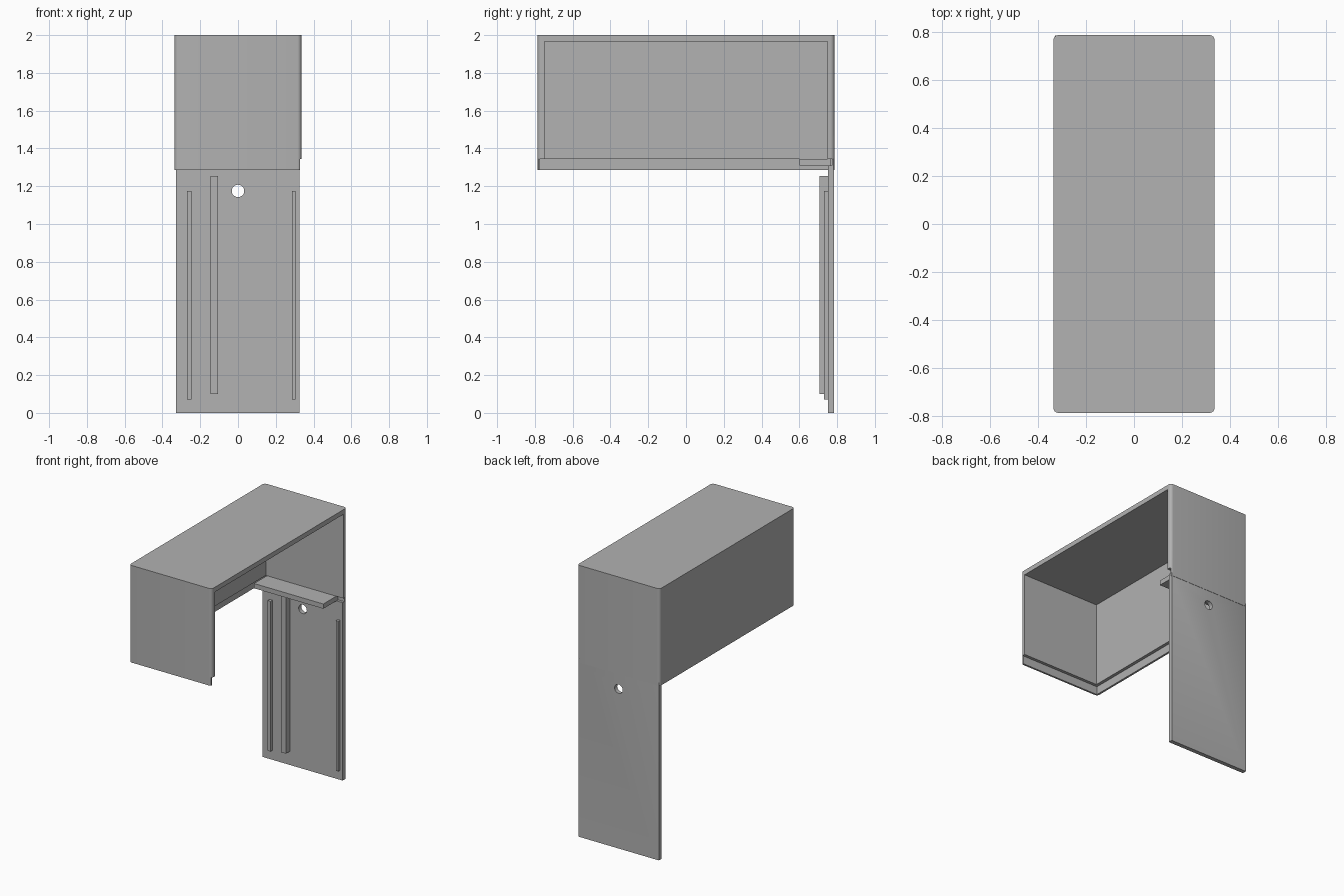
import bpy, bmesh
from math import pi, radians
from mathutils import Matrix, Vector

cube = bpy.data.objects.get("Cube")
if cube:
    bpy.data.objects.remove(cube, do_unlink=True)

grey = bpy.data.materials.new("plain grey")
grey.use_nodes = True
GREY = (0.445, 0.445, 0.445, 1)
grey.diffuse_color = GREY
for node in grey.node_tree.nodes:
    if node.type == 'BSDF_PRINCIPLED':
        node.inputs["Base Color"].default_value = GREY


def finish(name, bm):
    mesh = bpy.data.meshes.new(name)
    bm.to_mesh(mesh)
    bm.free()
    mesh.materials.append(grey)
    obj = bpy.data.objects.new(name, mesh)
    bpy.context.collection.objects.link(obj)
    return obj


def box(name, x, y, z, radius=0):
    """Box from (low, high) pairs, with optional rounded upright edges."""
    bm = bmesh.new()
    bmesh.ops.create_cube(bm, size=1)
    size = [p[1] - p[0] for p in (x, y, z)]
    mid = Vector([(p[0] + p[1]) / 2 for p in (x, y, z)])
    bm.transform(Matrix.Translation(mid) @ Matrix.Diagonal((*size, 1)))
    if radius:
        upright = [e for e in bm.edges
                   if abs(e.verts[0].co.z - e.verts[1].co.z) > 0.01]
        bmesh.ops.bevel(bm, geom=upright, offset=radius, segments=6,
                        profile=0.5, affect='EDGES')
    return finish(name, bm)


def combine(target, other, operation):
    """Apply a boolean and remove the helper."""
    mod = target.modifiers.new(operation.lower(), 'BOOLEAN')
    mod.operation, mod.solver, mod.object = operation, 'EXACT', other
    bpy.context.view_layer.objects.active = target
    bpy.ops.object.modifier_apply(modifier=mod.name)
    bpy.data.objects.remove(other, do_unlink=True)


# Cover: rounded shell, open underneath and on the +x side
cover = box("cover", (-0.336, 0.336), (-0.786, 0.786), (1.285, 2), radius=0.022)
cuts = [
    ((-0.298, 1), (-0.75, 0.75), (1, 1.965)),       # main cavity
    ((-0.321, 1), (-0.772, 0.772), (1, 1.345)),     # stepped rim
    ((0.328, 1), (-1, 1), (1, 1.345)),              # shortened rim ends
]
for cut in cuts:
    combine(cover, box("cover_cutter", *cut), 'DIFFERENCE')

# Back panel with its round hole, fused to the cover
panel = box("back_panel", (-0.328, 0.325), (0.753, 0.784), (0, 1.31))
combine(cover, panel, 'UNION')
bm = bmesh.new()
bmesh.ops.create_cone(bm, cap_ends=True, segments=32, radius1=0.033,
                      radius2=0.033, depth=0.2)
bm.transform(Matrix.Translation((0, 0.77, 1.175)) @ Matrix.Rotation(pi / 2, 4, 'X'))
combine(cover, finish("hole_cutter", bm), 'DIFFERENCE')
cover.select_set(True)
bpy.context.view_layer.objects.active = cover
bpy.ops.object.shade_smooth_by_angle(angle=radians(30))

# Shelf resting on the panel
box("shelf", (-0.29, 0.275), (0.6, 0.768), (1.31, 1.345))

# Upright ribs on the inside of the panel
box("tall_rib", (-0.145, -0.105), (0.708, 0.754), (0.1, 1.255))
for name, x in (("right_rib", (-0.27, -0.246)), ("left_rib", (0.286, 0.305))):
    box(name, x, (0.73, 0.754), (0.07, 1.175))
